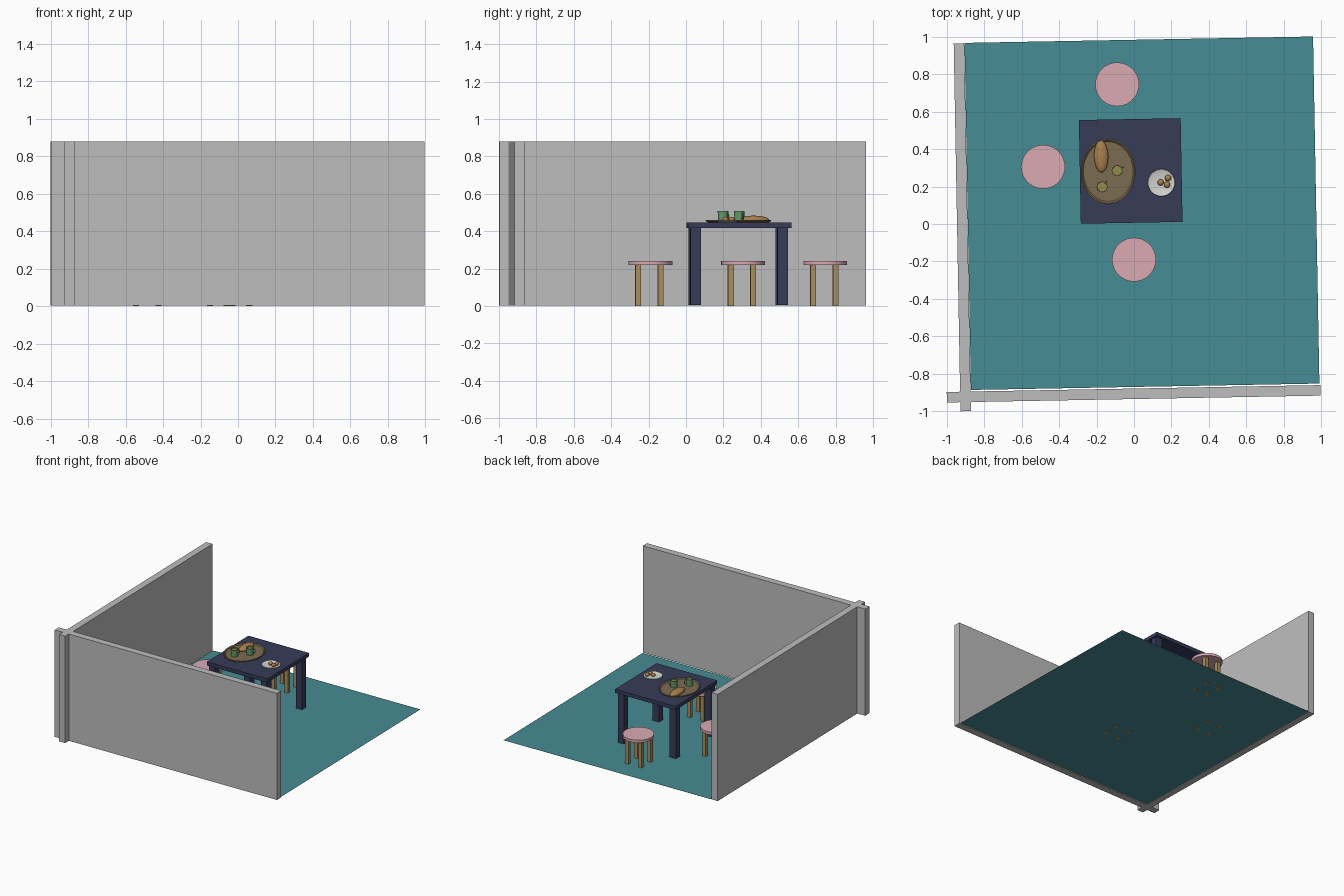
import bpy, bmesh, math
from mathutils import Matrix, Vector

if "Cube" in bpy.data.objects:
    bpy.data.objects.remove(bpy.data.objects["Cube"])

TURN = math.radians(1.05)   # whole room is turned slightly


def srgb(v):
    c = v / 255
    return c / 12.92 if c <= 0.04045 else ((c + 0.055) / 1.055) ** 2.4


def material(name, r, g, b):
    m = bpy.data.materials.new(name)
    m.diffuse_color = (srgb(r), srgb(g), srgb(b), 1)
    m.use_nodes = True
    m.node_tree.nodes["Principled BSDF"].inputs["Base Color"].default_value = m.diffuse_color
    return m


GREY = material("wall grey", 190, 190, 190)
TEAL = material("floor teal", 70, 140, 147)
NAVY = material("table navy", 54, 60, 88)
PINK = material("seat pink", 218, 170, 180)
WOOD = material("leg wood", 170, 143, 95)
TRAY = material("tray brown", 124, 108, 82)
CRUST = material("baked crust", 168, 128, 76)
GREEN = material("cup green", 104, 158, 108)
DRINK = material("drink olive", 150, 138, 74)
CHINA = material("plate white", 212, 212, 210)


def finish(bm, name, mats, smooth=False):
    bmesh.ops.recalc_face_normals(bm, faces=bm.faces)
    me = bpy.data.meshes.new(name)
    bm.to_mesh(me)
    bm.free()
    for m in mats:
        me.materials.append(m)
    ob = bpy.data.objects.new(name, me)
    bpy.context.collection.objects.link(ob)
    if smooth:
        bpy.ops.object.select_all(action='DESELECT')
        ob.select_set(True)
        bpy.context.view_layer.objects.active = ob
        bpy.ops.object.shade_smooth_by_angle(angle=math.radians(35))
    return ob


def box(name, mat, x, y, z0, z1, sx, sy, offsets=((0, 0),)):
    """Box (or repeated boxes at local offsets) turned with the room."""
    bm = bmesh.new()
    rot = Matrix.Rotation(TURN, 4, 'Z')
    for ox, oy in offsets:
        m = (Matrix.Translation((x, y, (z0 + z1) / 2)) @ rot
             @ Matrix.Translation((ox, oy, 0)) @ Matrix.Diagonal((sx, sy, z1 - z0, 1)))
        bmesh.ops.create_cube(bm, size=1, matrix=m)
    return finish(bm, name, [mat])


def lathe(name, profile, loc, mats, sx=1, sy=1, n=40, pick=None):
    """Spin an (r, z) profile; pick(i) chooses the material of profile segment i."""
    bm = bmesh.new()
    rings = []
    for r, z in profile:
        if r == 0:
            rings.append([bm.verts.new((loc[0], loc[1], loc[2] + z))] * n)
        else:
            rings.append([bm.verts.new((loc[0] + r * sx * math.cos(2 * math.pi * k / n),
                                        loc[1] + r * sy * math.sin(2 * math.pi * k / n),
                                        loc[2] + z)) for k in range(n)])
    for i in range(len(rings) - 1):
        a, b = rings[i], rings[i + 1]
        for k in range(n):
            j = (k + 1) % n
            vs = list(dict.fromkeys((a[k], a[j], b[j], b[k])))
            f = bm.faces.new(vs)
            if pick:
                f.material_index = pick(i)
    return finish(bm, name, mats, True)


def blob(name, mat, loc, size, turn=0):
    bm = bmesh.new()
    m = (Matrix.Translation(loc) @ Matrix.Rotation(turn, 4, 'Z')
         @ Matrix.Diagonal((*size, 1)))
    bmesh.ops.create_uvsphere(bm, u_segments=24, v_segments=14, radius=1, matrix=m)
    return finish(bm, name, [mat], True)


def corners(d):
    return [(sx * d, sy * d) for sx in (-1, 1) for sy in (-1, 1)]


# room: thin floor and two crossing walls
bm = bmesh.new()
bmesh.ops.create_grid(bm, x_segments=1, y_segments=1, size=1,
                      matrix=Matrix.Translation((0.0425, 0.0575, 0.005))
                      @ Matrix.Rotation(TURN, 4, 'Z') @ Matrix.Diagonal((0.93, 0.926, 1, 1)))
finish(bm, "floor", [TEAL])
box("front_wall", GREY, -0.002, -0.906, 0.004, 0.88, 1.994, 0.056)
box("left_wall", GREY, -0.916, -0.018, 0.004, 0.88, 0.056, 1.962)

# table
box("table_top", NAVY, -0.0175, 0.283, 0.416, 0.446, 0.543, 0.553)
box("table_legs", NAVY, -0.0175, 0.279, 0.006, 0.418, 0.056, 0.056, corners(0.2325))

# three round stools
for i, (x, y) in enumerate([(-0.09, 0.745), (-0.485, 0.305), (0.0, -0.19)], 1):
    lathe(f"stool_seat_{i}", [(0, 0), (0.117, 0), (0.117, 0.022), (0, 0.022)],
          (x, y, 0.22), [PINK])
    box(f"stool_legs_{i}", WOOD, x, y - 0.006, 0, 0.222, 0.03, 0.03, corners(0.06))

# oval tray with raised rim
lathe("tray", [(0, 0), (0.92, 0), (1, 0.008), (1, 0.013), (0.96, 0.015),
               (0.91, 0.007), (0, 0.007)], (-0.138, 0.28, 0.446), [TRAY], 0.146, 0.175, 48)
blob("bread_loaf", CRUST, (-0.175, 0.36, 0.461), (0.038, 0.085, 0.022), 0.03)

# two cups with drinks and handles
for i, (x, y, ang) in enumerate([(-0.09, 0.285, 0.5), (-0.17, 0.198, 0.9)], 1):
    lathe(f"cup_{i}", [(0, 0), (0.025, 0), (0.029, 0.055), (0.026, 0.055),
                       (0.0255, 0.046), (0, 0.046)], (x, y, 0.453), [GREEN, DRINK],
          n=28, pick=lambda s: 1 if s == 4 else 0)
    cu = bpy.data.curves.new(f"cup_handle_{i}", 'CURVE')
    cu.dimensions = '3D'
    cu.bevel_depth = 0.003
    cu.bevel_resolution = 2
    sp = cu.splines.new('POLY')
    sp.points.add(8)
    for k, p in enumerate(sp.points):
        t = -math.pi / 2 + math.pi * k / 8
        r = 0.026 + 0.013 * math.cos(t)
        p.co = (x + r * math.cos(ang), y + r * math.sin(ang),
                0.481 + 0.015 * math.sin(t), 1)
    cu.materials.append(GREEN)
    bpy.context.collection.objects.link(bpy.data.objects.new(f"cup_handle_{i}", cu))

# plate with biscuits
lathe("plate", [(0, 0), (0.045, 0), (0.073, 0.009), (0.071, 0.012),
                (0.046, 0.005), (0, 0.005)], (0.146, 0.22, 0.446), [CHINA])
for i, (x, y) in enumerate([(0.142, 0.222), (0.181, 0.245), (0.176, 0.21)], 1):
    blob(f"biscuit_{i}", CRUST, (x, y, 0.463), (0.017, 0.017, 0.014))
